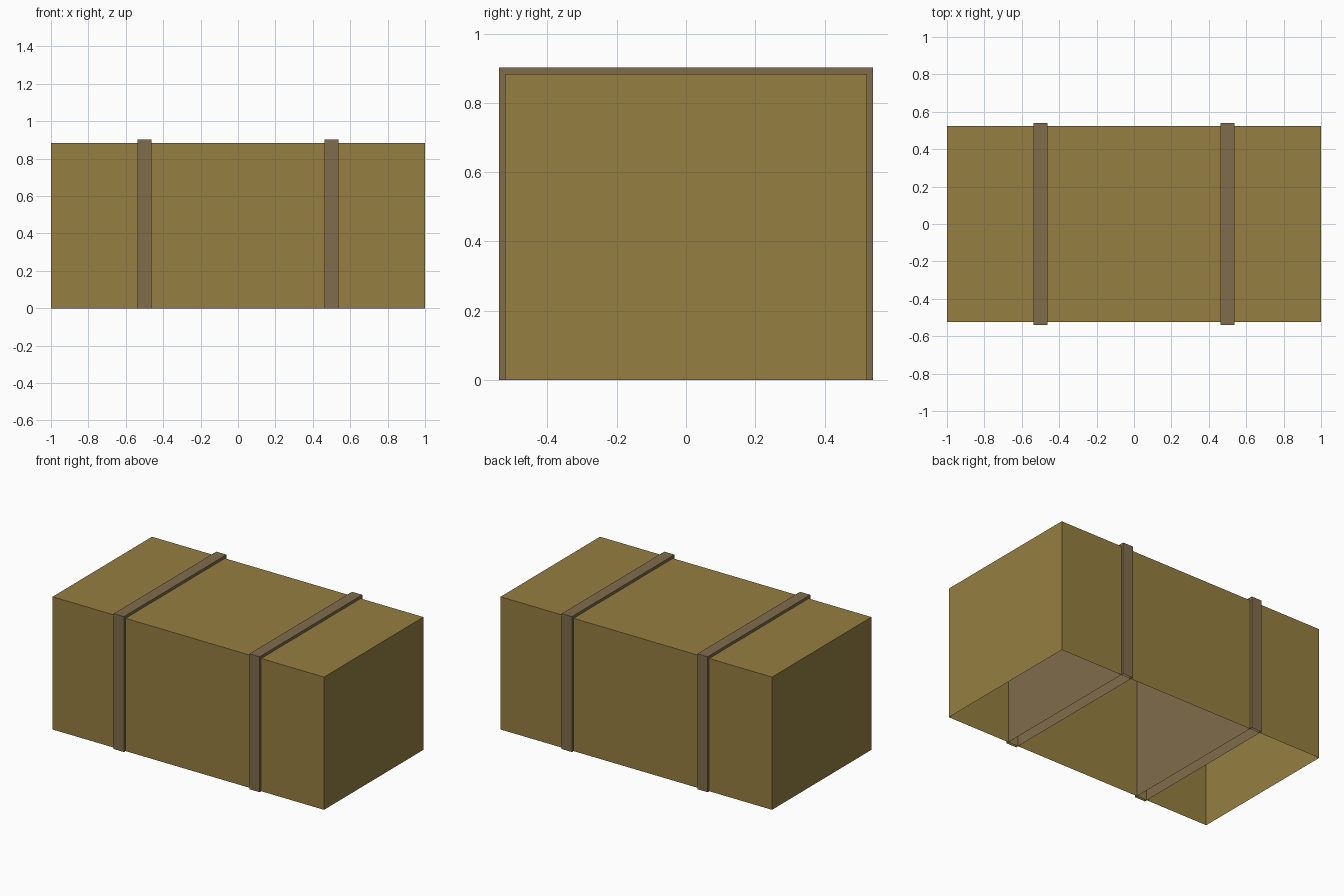
import bpy, bmesh

if "Cube" in bpy.data.objects:
    bpy.data.objects.remove(bpy.data.objects["Cube"])


def material(name, color):
    m = bpy.data.materials.new(name)
    m.diffuse_color = (*color, 1.0)
    m.use_nodes = True
    m.node_tree.nodes["Principled BSDF"].inputs["Base Color"].default_value = m.diffuse_color
    return m


def open_box(name, cx, sx, sy, h, mat):
    """Box standing on z = 0 without a bottom face."""
    bm = bmesh.new()
    bmesh.ops.create_cube(bm, size=1.0)
    for v in bm.verts:
        v.co = (v.co.x * sx + cx, v.co.y * sy, (v.co.z + 0.5) * h)
    bm.normal_update()
    bottom = [f for f in bm.faces if f.normal.z < -0.5]
    bmesh.ops.delete(bm, geom=bottom, context='FACES')
    mesh = bpy.data.meshes.new(name)
    bm.to_mesh(mesh)
    bm.free()
    mesh.materials.append(mat)
    ob = bpy.data.objects.new(name, mesh)
    bpy.context.collection.objects.link(ob)
    return ob


straw = material("straw", (0.301, 0.209, 0.053))
strap = material("strap brown", (0.216, 0.150, 0.072))

# Bale body
open_box("bale", 0, 2.0, 1.046, 0.884, straw)

# Two straps running right through the bale
for side, x in (("left", -0.5), ("right", 0.5)):
    open_box(side + "_strap", x, 0.075, 1.08, 0.902, strap)
